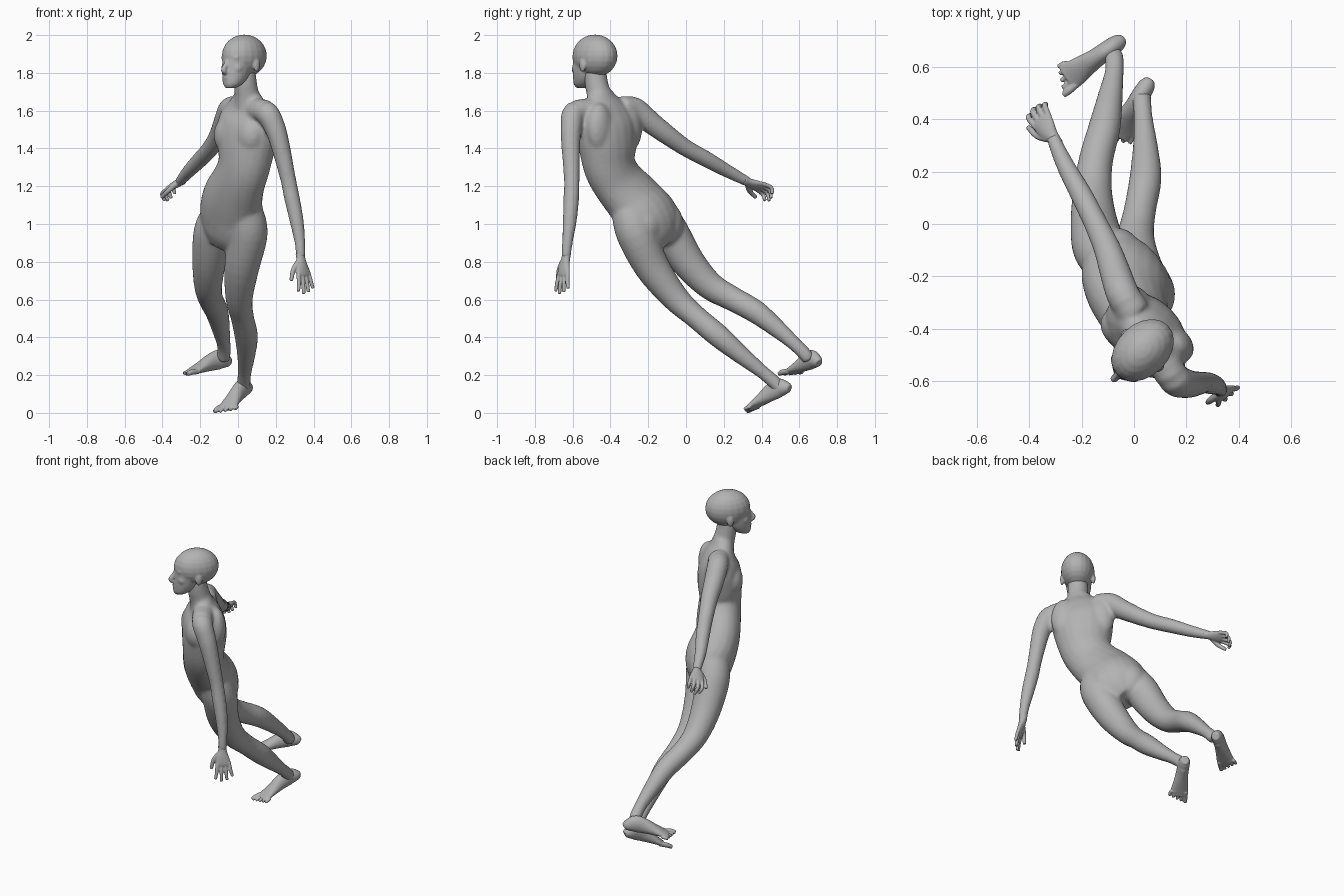
import bpy, bmesh, math
from mathutils import Vector, Matrix

if "Cube" in bpy.data.objects:
    bpy.data.objects.remove(bpy.data.objects["Cube"], do_unlink=True)

UP = Vector((0, 0, 1))
FACING = Vector((-0.7, -0.7, 0)).normalized()
LEFT = Vector((0.7, -0.7, 0)).normalized()

skin = bpy.data.materials.new("grey_skin")
skin.use_nodes = True
GREY = (0.45, 0.45, 0.45, 1)
skin.diffuse_color = GREY
skin.node_tree.nodes["Principled BSDF"].inputs["Base Color"].default_value = GREY


def refine(rows, steps=4):
    """Catmull-Rom curve through rows of (x, y, z, half width, half depth)."""
    rows = [Vector(r) for r in rows]
    out = []
    for i in range(len(rows) - 1):
        p, q = rows[i], rows[i + 1]
        m = (q - rows[max(i - 1, 0)]) / 2
        n = (rows[min(i + 2, len(rows) - 1)] - p) / 2
        for k in range(steps):
            t = k / steps
            s = t * t * (3 - 2 * t)
            out.append(p * (1 - s) + q * s + m * (t * (1 - t) ** 2) - n * (t * t * (1 - t)))
    return out + [rows[-1]]


def loft(bm, rows, side=LEFT, axis=None, sides=20):
    """Closed tube of ellipses along a path."""
    rows = refine([r if len(r) == 5 else (*r, r[-1]) for r in rows])
    pts = [Vector(r[:3]) for r in rows]
    rings = []
    for i, r in enumerate(rows):
        t = axis or (pts[min(i + 1, len(pts) - 1)] - pts[max(i - 1, 0)]).normalized()
        u = (side - t * side.dot(t)).normalized()
        v = t.cross(u)
        angles = [math.tau * k / sides for k in range(sides)]
        rings.append([bm.verts.new(pts[i] + u * r[3] * math.cos(a) + v * r[4] * math.sin(a))
                      for a in angles])
    faces = [bm.faces.new(rings[0][::-1]), bm.faces.new(rings[-1])]
    for lo, hi in zip(rings, rings[1:]):
        for k in range(sides):
            j = (k + 1) % sides
            faces.append(bm.faces.new((lo[k], lo[j], hi[j], hi[k])))
    bmesh.ops.recalc_face_normals(bm, faces=faces)


def blob(bm, centre, f, l, z):
    """Ellipsoid with radii along facing, left and up."""
    basis = Matrix((FACING * f, LEFT * l, UP * z)).transposed().to_4x4()
    bmesh.ops.create_uvsphere(bm, u_segments=20, v_segments=12, radius=1,
                              matrix=Matrix.Translation(centre) @ basis)


def finish(name, bm, voxel, rounds):
    """Fuse the overlapping forms into one smooth skin."""
    mesh = bpy.data.meshes.new(name)
    bm.to_mesh(mesh)
    bm.free()
    mesh.materials.append(skin)
    obj = bpy.data.objects.new(name, mesh)
    bpy.context.collection.objects.link(obj)
    fuse = obj.modifiers.new("fuse", 'REMESH')
    fuse.mode = 'VOXEL'
    fuse.voxel_size = voxel
    fuse.use_smooth_shade = True
    soften = obj.modifiers.new("soften", 'SMOOTH')
    soften.factor = 0.5
    soften.iterations = rounds


def hand(name, wrist, along, thumb, curl):
    """Palm, four fingers and a thumb; curl bends the fingers to the palm."""
    bm = bmesh.new()
    wrist, along, thumb = Vector(wrist), Vector(along).normalized(), Vector(thumb)
    thumb = (thumb - along * thumb.dot(along)).normalized()
    palm = along.cross(thumb)
    if palm.z > 0:
        palm = -palm

    def at(a, s, p=0):
        return tuple(wrist + along * a + thumb * s + palm * p)

    loft(bm, [(*at(-.03, 0), .025, .023), (*at(0, 0), .026, .021), (*at(.04, .003), .039, .02),
              (*at(.08, 0), .045, .016), (*at(.095, 0), .038, .011)], thumb)
    for i, length in enumerate((.092, .108, .1, .08)):
        s = .034 - .0225 * i
        loft(bm, [(*at(.075, s), .012), (*at(.085 + length * .5, s * 1.25, curl * length * .15), .011),
                  (*at(.085 + length * (1 - curl * .5), s * (1.6 - curl * .7), curl * length * .7), .009)],
             thumb, sides=10)
    loft(bm, [(*at(.015, .02), .016), (*at(.055, .055, .012), .0135), (*at(.11, .072, .025), .01)],
         palm, sides=10)
    finish(name, bm, .004, 2)


def foot(name, heel, toe, medial):
    """Heel, arch and ball, with five toes, the big one on the medial side."""
    bm = bmesh.new()
    heel, run = Vector(heel), Vector(toe) - Vector(heel)
    medial = Vector(medial)
    medial = (medial - run * medial.dot(run) / run.length_squared).normalized()
    rise = run.cross(medial).normalized()
    if rise.z < 0:
        rise = -rise

    def at(t, s, h):
        return tuple(heel + run * t + medial * s + rise * h)

    shape = [(0, .02, .022), (.06, .032, .036), (.2, .036, .052), (.38, .037, .046),
             (.58, .045, .032), (.75, .053, .02), (.85, .049, .014)]
    loft(bm, [(*at(t, 0, h), w, h) for t, w, h in shape], medial)
    for i in range(5):
        r = .015 if i == 0 else .0105
        s = .038 - .0215 * i
        loft(bm, [(*at(.74, s * .95, r), r), (*at(.9 - .03 * i, s * 1.1, r * 1.2), r),
                  (*at(1 - .035 * i, s * 1.16, r * .9), r * .8)], medial, sides=10)
    finish(name, bm, .004, 2)


# Trunk, neck, arms and legs, fused together
bm = bmesh.new()
loft(bm, [(-.07, -.13, .90, .10, .09), (-.05, -.165, .96, .16, .13), (-.035, -.205, 1.04, .182, .145),
          (-.027, -.28, 1.13, .174, .134), (.002, -.358, 1.22, .154, .122),
          (.032, -.405, 1.31, .152, .123), (.045, -.415, 1.42, .175, .132),
          (.05, -.42, 1.52, .186, .124), (.055, -.43, 1.59, .172, .095),
          (.05, -.445, 1.65, .115, .068), (.046, -.455, 1.70, .066, .058)])
loft(bm, [(.052, -.44, 1.6, .075), (.047, -.46, 1.68, .065), (.038, -.475, 1.75, .062),
          (.035, -.48, 1.82, .058)])
chest = Vector((.045, -.415, 1.47))
for s in (-1, 1):
    blob(bm, chest + FACING * .06 + LEFT * .075 * s, .066, .09, .1)                # pectoral
    blob(bm, chest - FACING * .05 + LEFT * .11 * s + UP * .04, .06, .08, .13)      # shoulder blade
    blob(bm, Vector((-.015, -.165, 1.0)) + LEFT * .078 * s, .098, .095, .12)       # buttock
left_arm = [(.10, -.50, 1.6, .066), (.152, -.59, 1.59, .063), (.195, -.608, 1.51, .057),
            (.223, -.61, 1.42, .051), (.265, -.605, 1.24, .042), (.285, -.607, 1.14, .042),
            (.31, -.615, 1.02, .038), (.328, -.628, .9, .029), (.333, -.635, .82, .026)]
right_arm = [(.0, -.34, 1.61, .066), (-.04, -.275, 1.61, .064), (-.07, -.19, 1.54, .06),
             (-.10, -.10, 1.472, .053), (-.145, .0, 1.402, .046), (-.2, .11, 1.342, .043),
             (-.26, .22, 1.28, .036), (-.31, .33, 1.222, .027)]
left_leg = [(.04, -.30, 1.06, .095), (.053, -.265, .95, .105), (.02, -.178, .77, .093),
            (.006, -.058, .61, .073), (.022, .05, .51, .062), (.044, .175, .405, .062),
            (.043, .30, .30, .048), (.036, .40, .22, .037), (.03, .47, .16, .037),
            (.03, .50, .12, .035)]
right_leg = [(-.09, -.15, 1.06, .095), (-.132, -.09, .96, .103), (-.153, .01, .80, .09),
             (-.158, .125, .675, .075), (-.145, .245, .605, .066), (-.112, .37, .535, .062),
             (-.09, .49, .44, .048), (-.075, .58, .36, .037), (-.075, .63, .31, .037),
             (-.08, .65, .28, .035)]
for limb in (left_arm, right_arm, left_leg, right_leg):
    loft(bm, limb)
finish("body", bm, .009, 14)

# Head: skull, face, nose, lips, brows, cheeks and ears
bm = bmesh.new()
centre = Vector((.03, -.485, 0))


def at(f, l, z):
    return centre + FACING * f + LEFT * l + UP * z


blob(bm, at(-.005, 0, 1.89), .136, .1, .113)
face = [(.098, 1.72, .026, .026), (.082, 1.74, .05, .052), (.062, 1.78, .067, .073),
        (.05, 1.83, .076, .082), (.04, 1.89, .083, .088)]
loft(bm, [(*at(f, 0, z), w, d) for f, z, w, d in face], axis=UP)
nose = [(.12, 1.868, .011), (.137, 1.838, .013), (.15, 1.814, .015), (.125, 1.799, .015)]
loft(bm, [(*at(f, 0, z), r) for f, z, r in nose], sides=12)
blob(bm, at(.126, 0, 1.774), .013, .026, .008)
blob(bm, at(.124, 0, 1.761), .012, .022, .008)
for s in (-1, 1):
    blob(bm, at(.1, .032 * s, 1.88), .02, .032, .013)
    blob(bm, at(.098, .033 * s, 1.857), .016, .017, .009)
    blob(bm, at(.085, .043 * s, 1.825), .03, .028, .032)
    blob(bm, at(-.005, .094 * s, 1.84), .021, .012, .036)
finish("head", bm, .006, 5)

# Hands and feet
hand("left_hand", (.333, -.637, .815), (.18, -.15, -1), (-.77, -.63, 0), .1)
hand("right_hand", (-.308, .327, 1.222), (-.5, .75, -.28), (-.75, -.45, -.4), .75)
foot("left_foot", (.065, .555, .105), (-.083, .305, -.006), (-.84, .54, 0))
foot("right_foot", (-.042, .705, .24), (-.292, .53, .193), (.58, -.81, 0))
